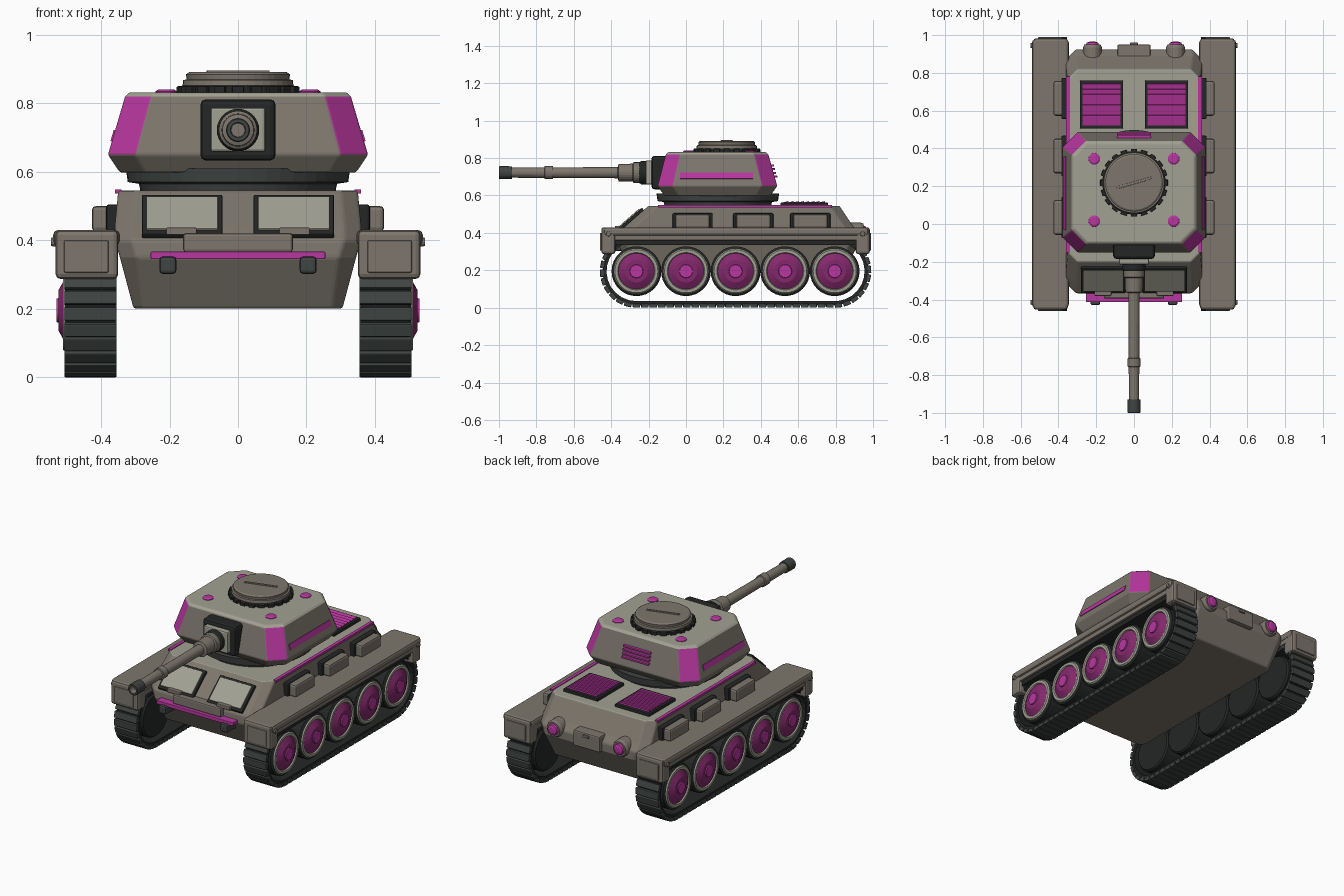
import bpy, bmesh, math
from mathutils import Matrix, Vector

if "Cube" in bpy.data.objects:
    bpy.data.objects.remove(bpy.data.objects["Cube"], do_unlink=True)


def material(name, r, g, b):
    mat = bpy.data.materials.new(name)
    mat.use_nodes = True
    mat.diffuse_color = (r, g, b, 1)
    shader = next(n for n in mat.node_tree.nodes if n.type == "BSDF_PRINCIPLED")
    shader.inputs["Base Color"].default_value = (r, g, b, 1)
    shader.inputs["Roughness"].default_value = 0.7
    return mat


BODY = material("warm grey", 0.205, 0.182, 0.15)
LIGHT = material("light grey", 0.36, 0.355, 0.29)
TRACK = material("track grey", 0.05, 0.058, 0.055)
BLACK = material("near black", 0.018, 0.02, 0.02)
PINK = material("magenta", 0.48, 0.038, 0.35)
PLUM = material("dark magenta", 0.23, 0.022, 0.15)
parts = []


def finish(name, bm, mats, bevel=0, mirror=False):
    """Turn a bmesh into a part, with optional rounded edges and a twin on the other side."""
    bmesh.ops.recalc_face_normals(bm, faces=bm.faces)
    mesh = bpy.data.meshes.new(name)
    bm.to_mesh(mesh)
    bm.free()
    for mat in mats:
        mesh.materials.append(mat)
    obj = bpy.data.objects.new(name, mesh)
    bpy.context.collection.objects.link(obj)
    if bevel:
        mod = obj.modifiers.new("Rounded edges", "BEVEL")
        mod.width, mod.segments, mod.limit_method = bevel, 2, "ANGLE"
    if mirror:
        mod = obj.modifiers.new("Other side", "MIRROR")
        mod.use_mirror_merge = False
    parts.append(obj)
    return obj


def add_box(bm, center, size, turn=Matrix()):
    matrix = Matrix.Translation(center) @ turn @ Matrix.Diagonal((*size, 1))
    bmesh.ops.create_cube(bm, size=1, matrix=matrix)


def block(name, x, y, z, mat, bevel=0.008, mirror=False):
    """Box from three (low, high) ranges."""
    bm = bmesh.new()
    add_box(bm, [(a + b) / 2 for a, b in (x, y, z)], [b - a for a, b in (x, y, z)])
    return finish(name, bm, [mat], bevel, mirror)


def plate(name, center, size, turn, mat, bevel=0.004, mirror=True):
    bm = bmesh.new()
    add_box(bm, center, size, turn)
    return finish(name, bm, [mat], bevel, mirror)


def skin(bm, rings, closed=False):
    """Join equal rings of vertices; returns the faces grouped by step."""
    n = len(rings[0])
    steps = []
    for a, b in zip(rings, rings[1:] + (rings[:1] if closed else [])):
        steps.append([bm.faces.new((a[i], a[(i + 1) % n], b[(i + 1) % n], b[i])) for i in range(n)])
    if not closed:
        steps[0].append(bm.faces.new(rings[0]))
        steps[-1].append(bm.faces.new(rings[-1]))
    return steps


def lathe(name, axis, center, profile, mats, tones=None, sides=32, mirror=False):
    """Turn (radius, offset) pairs about an axis; tones gives a material per step."""
    bm = bmesh.new()
    rings = []
    for r, h in profile:
        ring = []
        for i in range(sides):
            t = math.tau * i / sides
            c, s = r * math.cos(t), r * math.sin(t)
            co = {"x": (h, c, s), "y": (c, h, s), "z": (c, s, h)}[axis]
            ring.append(bm.verts.new(Vector(center) + Vector(co)))
        rings.append(ring)
    for k, step in enumerate(skin(bm, rings)):
        for face in step:
            face.material_index = tones[k] if tones else 0
    return finish(name, bm, mats, 0, mirror)


def shell(levels):
    """Stack of corner-cut rectangles: (z, half width, front y, back y, corner cut)."""
    bm = bmesh.new()
    rings = []
    for z, w, f, b, c in levels:
        outline = [(w, f + c), (w, b - c), (w - c, b), (c - w, b),
                   (-w, b - c), (-w, f + c), (c - w, f), (w - c, f)]
        rings.append([bm.verts.new((x, y, z)) for x, y in outline])
    skin(bm, rings)
    bmesh.ops.recalc_face_normals(bm, faces=bm.faces)
    return bm


# Hull with a lighter deck
bm = shell([(0.2, 0.305, -0.29, 0.85, 0.03), (0.35, 0.345, -0.37, 0.925, 0.05),
            (0.4, 0.36, -0.365, 0.925, 0.05), (0.44, 0.36, -0.32, 0.89, 0.05),
            (0.545, 0.35, -0.2, 0.82, 0.05)])
for f in bm.faces:
    f.material_index = int(f.normal.z > 0.95)
finish("hull", bm, [BODY, LIGHT], 0.008)
block("deck_trim", (0.34, 0.36), (-0.15, 0.78), (0.536, 0.549), PINK, 0, True)

# Front plate: hatches, hinges, nose box, bar and hooks
slope = Matrix.Rotation(math.atan2(0.145, 0.165), 4, "X")
plate("hatch_frame", (0.163, -0.293, 0.467), (0.235, 0.175, 0.026), slope, BLACK)
plate("hatch_panel", (0.163, -0.294, 0.469), (0.21, 0.145, 0.034), slope, LIGHT)
block("hatch_hinge", (0.12, 0.21), (-0.38, -0.34), (0.415, 0.437), BODY, 0.004, True)
block("nose_box", (-0.16, 0.16), (-0.395, -0.3), (0.365, 0.42), BODY)
block("nose_bar", (-0.255, 0.255), (-0.413, -0.36), (0.345, 0.367), PINK, 0.003)
block("tow_hook", (0.18, 0.23), (-0.43, -0.34), (0.302, 0.352), TRACK, 0.01, True)

# Stowage boxes on the hull sides
for y in (0.035, 0.36, 0.665):
    block("box_backing", (0.33, 0.385), (y - 0.108, y + 0.108), (0.425, 0.505), BLACK, 0.008, True)
    block("stowage_box", (0.35, 0.427), (y - 0.092, y + 0.092), (0.425, 0.5), BODY, 0.012, True)

# Fenders with end caps
block("fender", (0.345, 0.54), (-0.44, 0.975), (0.385, 0.43), BODY, 0.014, True)
block("fender_flange", (0.35, 0.528), (-0.42, 0.955), (0.36, 0.39), BODY, 0.004, True)
block("fender_skirt", (0.355, 0.515), (-0.38, 0.91), (0.335, 0.365), BLACK, 0, True)
for end, y, out in (("front", -0.415, -1), ("rear", 0.945, 1)):
    block(end + "_cap", (0.35, 0.533), (y - 0.038, y + 0.038), (0.287, 0.43), BODY, 0.014, True)
    face = sorted((y, y + out * 0.045))
    block(end + "_cap_panel", (0.378, 0.508), face, (0.305, 0.4), BODY, 0.005, True)
    lathe(end + "_cap_bolt", "x", (0.53, y, 0.395), [(0.014, 0), (0.012, 0.017)], [BODY], None, 12, True)

# Tracks: an inner belt carrying separate pads
FRONT, BACK, AXLE = -0.265, 0.795, 0.195
RUN, BELT = BACK - FRONT, 0.178
ARC = math.pi * BELT


def on_track(s):
    """Position along the loop as (end centre y, straight offset, angle)."""
    if s < RUN:
        return FRONT + s, -math.pi / 2
    s -= RUN
    if s < ARC:
        return BACK, s / BELT - math.pi / 2
    s -= ARC
    if s < RUN:
        return BACK - s, math.pi / 2
    return FRONT, (s - RUN) / BELT + math.pi / 2


belt, pads, COUNT = bmesh.new(), bmesh.new(), 72
rings = []
for i in range(COUNT):
    y, t = on_track(2 * (RUN + ARC) * i / COUNT)
    way = Vector((0, math.cos(t), math.sin(t)))
    base = Vector((0, y, AXLE))
    rings.append([belt.verts.new(base + way * r + Vector((x, 0, 0)))
                  for x, r in ((0.36, 0.16), (0.5, 0.16), (0.5, 0.182), (0.36, 0.182))])
    add_box(pads, base + way * 0.184 + Vector((0.431, 0, 0)), (0.153, 0.04, 0.022),
            Matrix.Rotation(t - math.pi / 2, 4, "X"))
skin(belt, rings, True)
finish("track_belt", belt, [BLACK], 0, True)
finish("track_pads", pads, [TRACK], 0.004, True)

# Road wheels
tyre = [(0.125, 0.36), (0.133, 0.37), (0.133, 0.495), (0.12, 0.505), (0.115, 0.511),
        (0.1, 0.511), (0.096, 0.504), (0.06, 0.524), (0.036, 0.524), (0.034, 0.53), (0.02, 0.53)]
for i in range(5):
    lathe("road_wheel", "x", (0, FRONT + i * RUN / 4, AXLE), tyre,
          [BLACK, LIGHT, PLUM, PINK], [0, 0, 0, 1, 1, 1, 2, 2, 3, 3], 32, True)

# Engine grilles
block("grille_frame", (0.057, 0.287), (0.505, 0.76), (0.53, 0.562), BLACK, 0.005, True)
for i in range(8):
    y = 0.535 + i * 0.0277
    plate("grille_slat", (0.172, y, 0.563), (0.2, 0.027, 0.008),
          Matrix.Rotation(0.25, 4, "X"), PINK, 0)

# Rear lamps and box
lathe("rear_lamp", "y", (0.22, 0, 0.405), [(0.05, 0.87), (0.05, 0.935), (0.043, 0.95), (0.034, 0.95),
      (0.03, 0.96), (0.015, 0.965)], [BODY, PINK], [0, 0, 0, 1, 1], 24, True)
block("rear_box", (-0.088, 0.088), (0.88, 0.95), (0.345, 0.44), BODY)
block("rear_latch", (-0.02, 0.02), (0.94, 0.96), (0.415, 0.43), BODY, 0.003)

# Turret ring and turret with painted corners and lighter roof
lathe("turret_ring", "z", (0, 0.17, 0), [(0.28, 0.53), (0.29, 0.565), (0.322, 0.57), (0.328, 0.61)],
      [TRACK], None, 48)
bm = shell([(0.598, 0.345, -0.115, 0.45, 0.075), (0.65, 0.38, -0.152, 0.488, 0.08),
            (0.82, 0.33, -0.108, 0.44, 0.075), (0.832, 0.318, -0.096, 0.428, 0.072)])
for f in bm.faces:
    corner = min(abs(f.normal.x), abs(f.normal.y)) > 0.4
    if corner and 0.7 < f.calc_center_median().z < 0.8:
        f.material_index = 2
    elif f.normal.z > 0.5:
        f.material_index = 1
finish("turret", bm, [BODY, LIGHT, PINK], 0.006)
lean = math.atan2(0.05, 0.17)
plate("turret_stripe", (0.364, 0.163, 0.705), (0.034, 0.39, 0.008),
      Matrix.Rotation(math.pi / 2 - lean, 4, "Y"), PINK, 0)
for i in range(4):
    z = 0.7 + i * 0.02
    y = 0.488 - (z - 0.65) * 0.28
    block("rear_vent", (-0.09, 0.09), (y - 0.02, y + 0.014), (z - 0.005, z + 0.006), PINK, 0.002)
for y in (0.015, 0.345):
    lathe("roof_stud", "z", (0.21, y, 0.825), [(0.032, 0), (0.031, 0.01), (0.022, 0.016)],
          [PINK], None, 16, True)

# Cupola with toothed collar and handle
HATCH = (0, 0.218, 0)
lathe("cupola", "z", HATCH, [(0.168, 0.825), (0.168, 0.85), (0.162, 0.852), (0.16, 0.868),
      (0.15, 0.87), (0.152, 0.885), (0.143, 0.891)], [BLACK, BODY], [0, 0, 1, 1, 1, 1], 40)
teeth = bmesh.new()
for i in range(20):
    turn = Matrix.Rotation(math.tau * i / 20, 4, "Z")
    add_box(teeth, Vector(HATCH) + turn @ Vector((0.167, 0, 0.84)), (0.024, 0.034, 0.02), turn)
finish("cupola_teeth", teeth, [BLACK], 0.003)
plate("hatch_handle", (0, 0.218, 0.892), (0.19, 0.014, 0.008), Matrix.Rotation(0.28, 4, "Z"),
      BODY, 0.002, False)

# Mantlet and gun
block("mantlet", (-0.11, 0.11), (-0.185, -0.08), (0.633, 0.812), BLACK, 0.016)
block("mantlet_plate", (-0.08, 0.08), (-0.215, -0.15), (0.658, 0.788), LIGHT, 0.008)
GUN = (0, 0, 0.722)
lathe("gun_collar", "y", GUN, [(0.062, -0.2), (0.062, -0.24), (0.056, -0.25)], [BLACK])
lathe("gun_sleeve", "y", GUN, [(0.056, -0.22), (0.056, -0.28), (0.048, -0.285), (0.046, -0.36),
      (0.03, -0.365), (0.028, -0.71), (0.035, -0.712), (0.035, -0.755), (0.028, -0.757),
      (0.027, -0.94)], [BODY], None, 24)
lathe("muzzle", "y", GUN, [(0.034, -0.93), (0.035, -0.995), (0.032, -1), (0.022, -1),
      (0.02, -0.96)], [TRACK, BODY], [0, 0, 0, 1], 24)

# Smooth the round parts, keep the edges sharp
for obj in bpy.context.view_layer.objects:
    obj.select_set(obj in parts)
bpy.context.view_layer.objects.active = parts[0]
bpy.ops.object.shade_smooth_by_angle(angle=math.radians(30))
